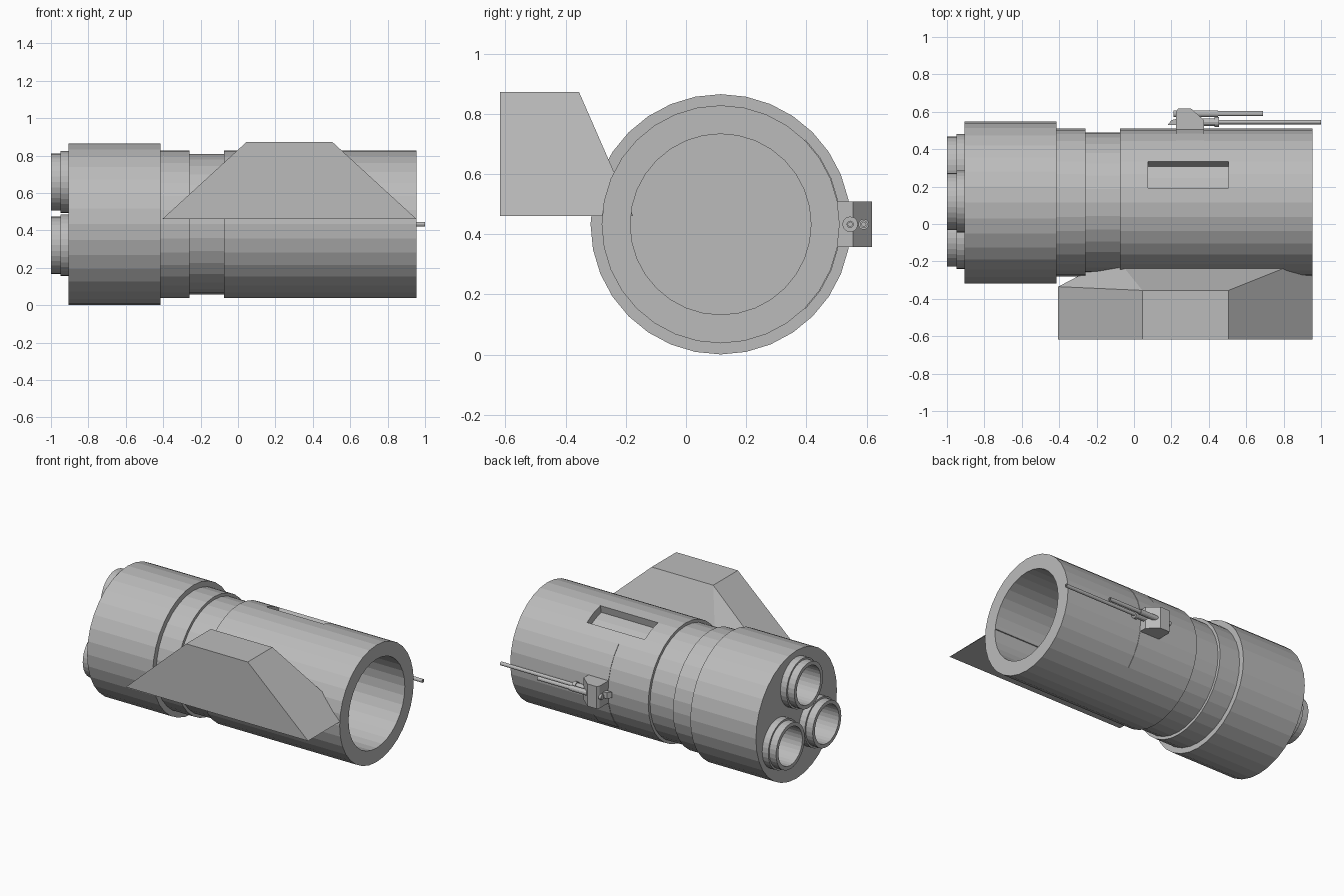
import bpy, bmesh, math

if "Cube" in bpy.data.objects:
    bpy.data.objects.remove(bpy.data.objects["Cube"])

CY, CZ = 0.115, 0.433      # hull axis
grey = bpy.data.materials.new("hull_grey")
grey.diffuse_color = (0.5, 0.5, 0.5, 1)
grey.use_nodes = True
grey.node_tree.nodes["Principled BSDF"].inputs["Base Color"].default_value = grey.diffuse_color


def finish(name, bm):
    bmesh.ops.recalc_face_normals(bm, faces=bm.faces)
    me = bpy.data.meshes.new(name)
    bm.to_mesh(me)
    bm.free()
    me.materials.append(grey)
    ob = bpy.data.objects.new(name, me)
    bpy.context.collection.objects.link(ob)
    return ob


def lathe(name, profile, y, z, n=32):
    """Closed solid turned about an x axis; profile is (x, radius), r=0 for poles."""
    bm = bmesh.new()
    rings = []
    for x, r in profile:
        if r == 0:
            rings.append([bm.verts.new((x, y, z))] * n)
        else:
            rings.append([bm.verts.new((x, y + r * math.sin(2 * math.pi * i / n),
                                        z + r * math.cos(2 * math.pi * i / n))) for i in range(n)])
    for a, b in zip(rings, rings[1:]):
        for i in range(n):
            j = (i + 1) % n
            bm.faces.new(dict.fromkeys((a[i], a[j], b[j], b[i])))
    return finish(name, bm)


def arc_block(name, x0, x1, r0, r1, first, last, n=32):
    """Curved block following hull facets first..last, counted from the top."""
    bm = bmesh.new()
    secs = []
    for i in range(first, last + 1):
        t = 2 * math.pi * i / n
        secs.append([bm.verts.new((x, CY + r * math.sin(t), CZ + r * math.cos(t)))
                     for x, r in ((x0, r0), (x1, r0), (x1, r1), (x0, r1))])
    for a, b in zip(secs, secs[1:]):
        for k in range(4):
            m = (k + 1) % 4
            bm.faces.new((a[k], a[m], b[m], b[k]))
    bm.faces.new(secs[0])
    bm.faces.new(secs[-1])
    return finish(name, bm)


def prism(name, pts, z0, z1):
    """Outline in x, y raised from z0 to z1."""
    bm = bmesh.new()
    lo = [bm.verts.new((x, y, z0)) for x, y in pts]
    hi = [bm.verts.new((x, y, z1)) for x, y in pts]
    bm.faces.new(lo)
    bm.faces.new(hi)
    for i in range(len(pts)):
        j = (i + 1) % len(pts)
        bm.faces.new((lo[i], lo[j], hi[j], hi[i]))
    return finish(name, bm)


def cut(ob, cutter):
    mod = ob.modifiers.new("cut", 'BOOLEAN')
    mod.operation, mod.solver, mod.object = 'DIFFERENCE', 'EXACT', cutter
    bpy.context.view_layer.objects.active = ob
    bpy.ops.object.modifier_apply(modifier=mod.name)
    bpy.data.objects.remove(cutter)


# Stepped hull with open bore at the +x end
hull = lathe("hull", [(-0.905, 0), (-0.905, 0.432), (-0.415, 0.432), (-0.415, 0.395),
                      (-0.26, 0.395), (-0.26, 0.375), (-0.075, 0.375), (-0.075, 0.395),
                      (0.955, 0.395), (0.955, 0.30), (-0.40, 0.30), (-0.40, 0)], CY, CZ)

# Recessed hatch on the upper back side
cut(hull, arc_block("hatch_cutter", 0.075, 0.505, 0.345, 0.45, 1, 3))

# Three rear nozzles in a triangle
for i, a in enumerate((0, 120, 240)):
    y = CY + 0.225 * math.sin(math.radians(a)) + 0.005
    z = CZ + 0.225 * math.cos(math.radians(a))
    cut(hull, lathe("nozzle_cutter", [(-1.1, 0), (-1.1, 0.128), (-0.75, 0.128), (-0.75, 0)], y, z))
    lathe(f"nozzle_{i + 1}", [(-0.90, 0.128), (-0.90, 0.165), (-0.95, 0.165), (-0.95, 0.153),
                              (-1.0, 0.153), (-1.0, 0.128), (-0.90, 0.128)], y, z)

# Side fin: sloped block whose inner edge sinks into the hull
bm = bmesh.new()
for co in ((-0.405, -0.617, 0.46), (0.955, -0.617, 0.46), (0.505, -0.617, 0.872), (0.045, -0.617, 0.872),
           (0.045, -0.355, 0.872), (0.505, -0.355, 0.872),
           (-0.405, -0.335, 0.46), (-0.1, -0.175, 0.46), (0.955, -0.175, 0.46)):
    bm.verts.new(co)
bmesh.ops.convex_hull(bm, input=bm.verts)
bmesh.ops.dissolve_limit(bm, angle_limit=0.01, verts=bm.verts, edges=bm.edges)
finish("side_fin", bm)

# Gun mount: curved track plate, base and head
arc_block("gun_track", 0.225, 0.375, 0.38, 0.398, 4, 12)
prism("gun_base", [(0.225, 0.48), (0.375, 0.48), (0.375, 0.555), (0.305, 0.617),
                   (0.235, 0.617), (0.225, 0.60)], CZ - 0.075, CZ + 0.075)
prism("gun_breech", [(0.18, 0.53), (0.24, 0.53), (0.24, 0.565), (0.20, 0.555)], CZ - 0.02, CZ + 0.02)

# Twin barrels with sleeves
lathe("long_barrel", [(0.35, 0), (0.35, 0.02), (0.43, 0.02), (0.43, 0.026), (0.455, 0.026),
                      (0.455, 0.012), (1.0, 0.012), (1.0, 0.007), (0.9, 0.007), (0.9, 0)], 0.545, CZ, 12)
lathe("short_barrel", [(0.21, 0), (0.21, 0.018), (0.40, 0.018), (0.45, 0.018), (0.45, 0.013),
                       (0.69, 0.013), (0.69, 0.007), (0.6, 0.007), (0.6, 0)], 0.59, CZ, 12)
